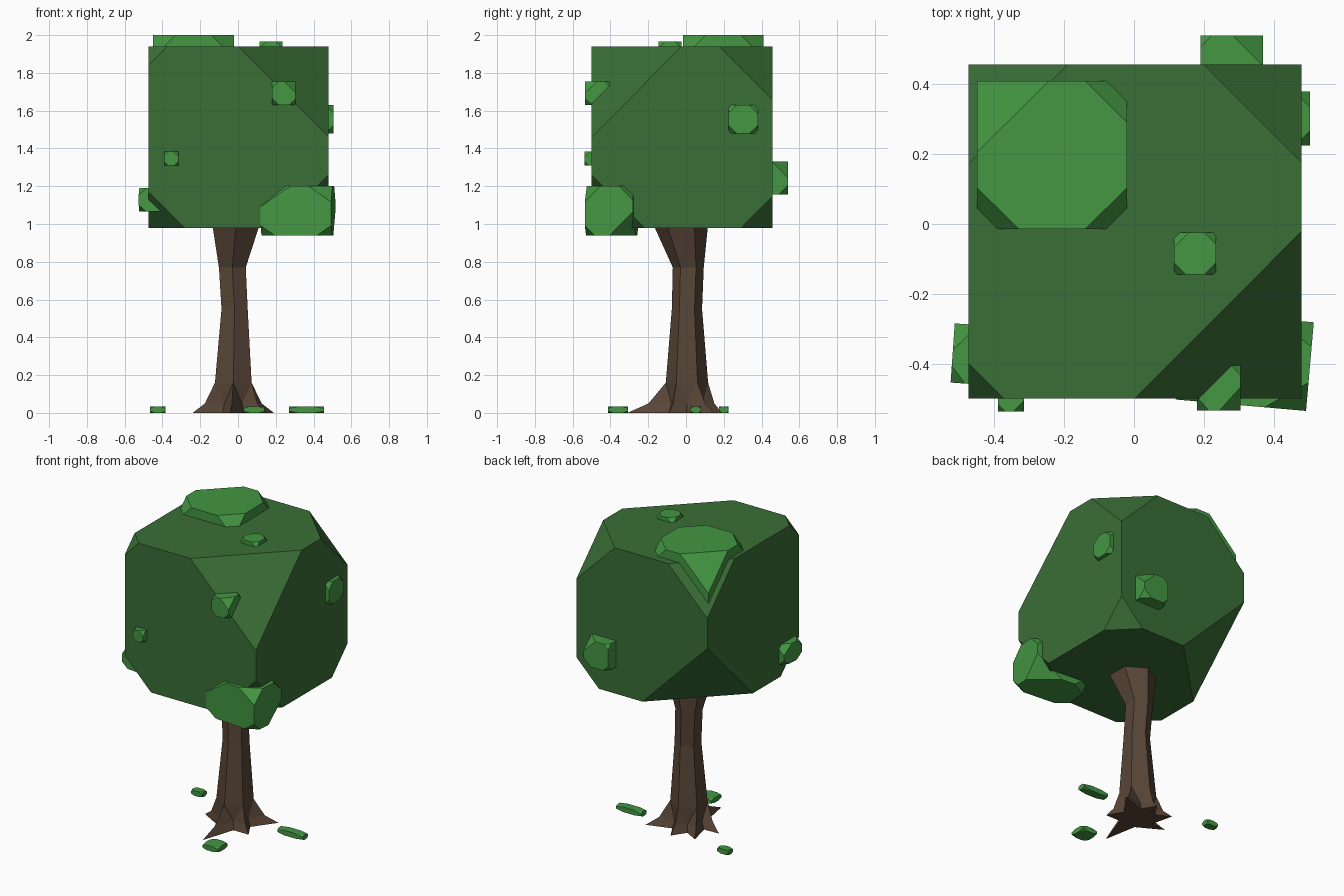
import bpy, bmesh, math
from itertools import product
from mathutils import Vector, Matrix

if "Cube" in bpy.data.objects:
    bpy.data.objects.remove(bpy.data.objects["Cube"])


def material(name, col):
    m = bpy.data.materials.new(name)
    m.diffuse_color = (*col, 1)
    m.use_nodes = True
    m.node_tree.nodes["Principled BSDF"].inputs["Base Color"].default_value = m.diffuse_color
    return m


DARK = material("dark leaf green", (0.042, 0.158, 0.037))
LIGHT = material("light leaf green", (0.058, 0.31, 0.055))
BARK = material("bark brown", (0.098, 0.06, 0.038))


def finish(name, bm, mat):
    bmesh.ops.recalc_face_normals(bm, faces=bm.faces)
    me = bpy.data.meshes.new(name)
    bm.to_mesh(me)
    bm.free()
    me.materials.append(mat)
    ob = bpy.data.objects.new(name, me)
    bpy.context.collection.objects.link(ob)
    return ob


def cut_box(name, lo, hi, mat, cuts, turn=0):
    """Box with its eight corners sliced off; cuts are fractions of the edges,
    ordered --- --+ -+- -++ +-- +-+ ++- +++ ."""
    lo, hi = Vector(lo), Vector(hi)
    centre, half = (lo + hi) / 2, (hi - lo) / 2
    rot = Matrix.Rotation(math.radians(turn), 3, 'Z')
    bm = bmesh.new()
    for signs, f in zip(product((-1, 1), repeat=3), cuts):
        for axis in range(3):
            p = Vector(signs)
            p[axis] *= 1 - 2 * f
            bm.verts.new(centre + rot @ (p * half))
    bmesh.ops.remove_doubles(bm, verts=bm.verts, dist=1e-5)
    bmesh.ops.convex_hull(bm, input=bm.verts)
    bmesh.ops.dissolve_limit(bm, angle_limit=0.01, verts=bm.verts, edges=bm.edges)
    return finish(name, bm, mat)


def one_big(corner, big=0.48, rest=0.28):
    return [big if s == corner else rest for s in product((-1, 1), repeat=3)]


# canopy
cut_box("canopy", (-0.475, -0.5, 0.98), (0.48, 0.457, 1.94), DARK,
        [0.2, 0.106, 0.495, 0.298, 0.293, 0.5, 0.172, 0.293])

# lighter leaf clumps half sunk in the canopy
cut_box("top_clump", (-0.45, -0.015, 1.57), (-0.02, 0.41, 2.0), LIGHT, one_big((-1, 1, 1)))
cut_box("small_top_clump", (0.115, -0.145, 1.845), (0.235, -0.025, 1.965), LIGHT, one_big((-1, 1, 1), 0.35))
cut_box("back_clump", (0.19, 0.36, 1.155), (0.37, 0.54, 1.33), LIGHT,
        [0.28, 0.28, 0.2, 0.18, 0.28, 0.28, 0.28, 0.48])
cut_box("right_clump", (0.355, 0.225, 1.48), (0.505, 0.38, 1.63), LIGHT, one_big((1, 1, 1), 0.3))
cut_box("front_clump", (0.18, -0.535, 1.63), (0.305, -0.395, 1.755), LIGHT, one_big((1, -1, 1)))
cut_box("small_front_clump", (-0.39, -0.537, 1.31), (-0.315, -0.462, 1.385), LIGHT, one_big((1, -1, 1), 0.4))
cut_box("left_clump", (-0.52, -0.46, 1.065), (-0.37, -0.29, 1.19), LIGHT, one_big((-1, 1, 1), 0.45), -4)
cut_box("corner_clump", (0.13, -0.52, 0.94), (0.505, -0.265, 1.2), LIGHT,
        [0.2, 0.42, 0.28, 0.28, 0.2, 0.32, 0.48, 0.28], -5)

# fallen leaf clumps on the ground
for i, (x, y, w, d) in enumerate([(-0.425, 0.2, 0.08, 0.05), (0.085, -0.36, 0.11, 0.105),
                                  (0.362, 0.052, 0.185, 0.055)]):
    cut_box(f"fallen_leaf_{i + 1}", (x - w / 2, y - d / 2, 0), (x + w / 2, y + d / 2, 0.033),
            LIGHT, [0.28] * 8)

# trunk: six-sided shaft with six pointed roots
tips = [(-0.04, -0.31), (0.14, -0.09), (0.19, 0.15), (-0.02, 0.19), (-0.17, 0.15), (-0.24, 0.0)]
shaft = [(-0.025, 0.005, 0.16, 0.112), (-0.018, 0.005, 0.55, 0.08),
         (-0.03, 0.012, 0.77, 0.082), (-0.012, -0.025, 0.98, 0.14), (-0.008, -0.035, 1.06, 0.16)]


def hex_ring(cx, cy, z, r):
    return [Vector((cx + r * math.cos(a), cy + r * math.sin(a), z))
            for a in (math.radians(60 * k - 90) for k in range(6))]


def star_ring(z, blend, valley):
    neck = hex_ring(*shaft[0])
    pts = []
    for k in range(6):
        a = math.radians(60 * k - 60)
        t = Vector((*tips[k], 0)).lerp(neck[k], blend)
        pts += [Vector((t.x, t.y, z)),
                Vector((-0.025 + valley * math.cos(a), 0.005 + valley * math.sin(a), z))]
    return pts


bm = bmesh.new()
add = lambda pts: [bm.verts.new(p) for p in pts]
base, mid = add(star_ring(0, 0, 0.11)), add(star_ring(0.05, 0.55, 0.095))
rings = [add(hex_ring(*s)) for s in shaft]
for i in range(12):
    j = (i + 1) % 12
    bm.faces.new((base[i], base[j], mid[j], mid[i]))
for k in range(6):
    n = (k + 1) % 6
    t, v, t2 = mid[2 * k], mid[2 * k + 1], mid[2 * n]
    low = rings[0]
    bm.faces.new((t, v, low[k]))
    bm.faces.new((v, low[n], low[k]))
    bm.faces.new((v, t2, low[n]))
    for a, b in zip(rings, rings[1:]):
        bm.faces.new((a[k], a[n], b[n], b[k]))
bm.faces.new(base[::-1])
bm.faces.new(rings[-1])
finish("trunk", bm, BARK)
